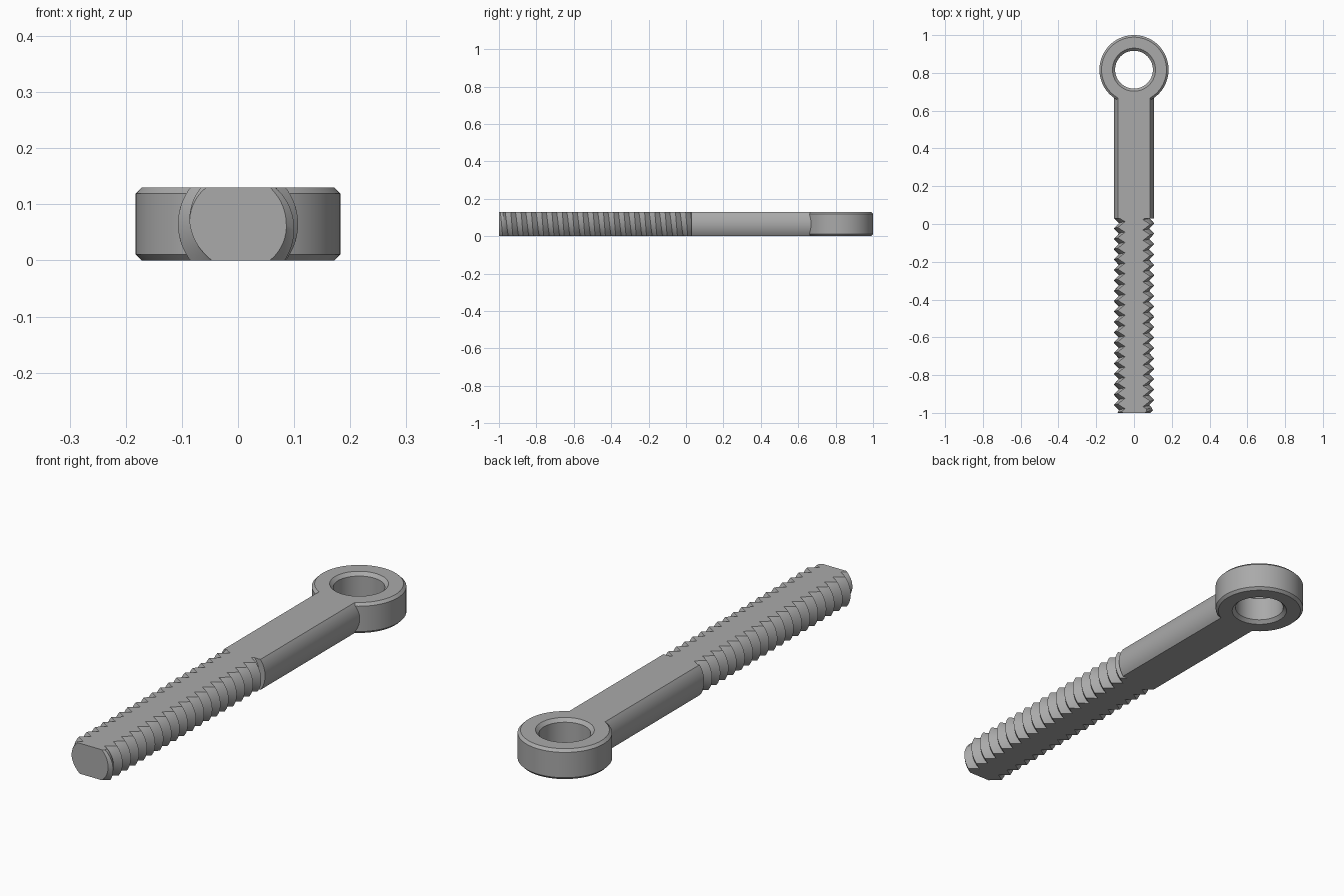
import bpy, bmesh, math
from mathutils import Matrix

cube = bpy.data.objects.get("Cube")
if cube:
    bpy.data.objects.remove(cube, do_unlink=True)

THICK = 0.13            # height between the two flats
MID = THICK / 2
MAJOR, MINOR = 0.107, 0.08
PITCH = 0.055
FRONT, SHOULDER = -1.0, 0.03
RING_R, HOLE_R = 0.183, 0.1
RING_Y = 1.0 - RING_R

steel = bpy.data.materials.new("grey steel")
steel.use_nodes = True
GREY = (0.4, 0.4, 0.4, 1)
steel.diffuse_color = GREY
steel.node_tree.nodes["Principled BSDF"].inputs["Base Color"].default_value = GREY


def finish(bm, name):
    bmesh.ops.recalc_face_normals(bm, faces=bm.faces)
    mesh = bpy.data.meshes.new(name)
    bm.to_mesh(mesh)
    bm.free()
    mesh.materials.append(steel)
    mesh.shade_smooth()
    mesh.set_sharp_from_angle(angle=math.radians(25))
    obj = bpy.data.objects.new(name, mesh)
    bpy.context.collection.objects.link(obj)


def slice_off(bm, point, outward):
    """Cut away everything beyond a plane and cap the opening."""
    geom = bm.verts[:] + bm.edges[:] + bm.faces[:]
    cut = bmesh.ops.bisect_plane(bm, geom=geom, dist=1e-6, plane_co=point,
                                 plane_no=outward, clear_outer=True)
    edges = [e for e in cut["geom_cut"] if isinstance(e, bmesh.types.BMEdge)]
    bmesh.ops.edgeloop_fill(bm, edges=[e for e in edges if e.is_boundary])


def flatten(bm):
    slice_off(bm, (0, 0, THICK), (0, 0, 1))
    slice_off(bm, (0, 0, 0), (0, 0, -1))


# Threaded rod: one helical strip of crests and roots, right handed
bm = bmesh.new()
SEG, ROWS = 64, 4
turns = int((SHOULDER - FRONT) / PITCH) + 6
grid = []
for k in range(turns * ROWS):
    depth = abs(k % ROWS - ROWS / 2) / (ROWS / 2)
    row = []
    for j in range(SEG):
        a = 2 * math.pi * j / SEG
        y = FRONT + PITCH * (k / ROWS + j / SEG - 2.5)
        r = MAJOR + (MINOR - MAJOR) * depth
        r = min(r, max(MINOR, 0.086 + (y - FRONT)))   # chamfered tip
        row.append(bm.verts.new((r * math.sin(a), y, MID + r * math.cos(a))))
    grid.append(row)
for k in range(len(grid) - ROWS - 1):
    for j in range(SEG):
        wrap = ROWS if j == SEG - 1 else 0
        n = (j + 1) % SEG
        bm.faces.new((grid[k][j], grid[k + 1][j],
                      grid[k + 1 + wrap][n], grid[k + wrap][n]))
loose = [v for v in bm.verts if not v.link_faces]
bmesh.ops.delete(bm, geom=loose, context='VERTS')
slice_off(bm, (0, FRONT, 0), (0, -1, 0))
slice_off(bm, (0, SHOULDER + 0.01, 0), (0, 1, 0))
flatten(bm)
finish(bm, "threaded_rod")

# Plain shank between thread and ring
bm = bmesh.new()
end = RING_Y - 0.137
place = (Matrix.Translation((0, (SHOULDER + end) / 2, MID))
         @ Matrix.Rotation(math.pi / 2, 4, 'X'))
bmesh.ops.create_cone(bm, cap_ends=True, segments=96, radius1=MAJOR,
                      radius2=MAJOR, depth=end - SHOULDER, matrix=place)
flatten(bm)
finish(bm, "shank")

# Eye ring: chamfered section spun around the hole
bm = bmesh.new()
C, H = 0.011, 0.014
section = [(RING_R - C, 0), (RING_R, C), (RING_R, THICK - C), (RING_R - C, THICK),
           (HOLE_R + H, THICK), (HOLE_R, THICK - H), (HOLE_R, H), (HOLE_R + H, 0)]
points = [bm.verts.new((r, RING_Y, z)) for r, z in section]
edges = [bm.edges.new((points[i - 1], points[i])) for i in range(len(points))]
bmesh.ops.spin(bm, geom=points + edges, cent=(0, RING_Y, 0), axis=(0, 0, 1),
               angle=2 * math.pi, steps=96, use_merge=True)
bmesh.ops.remove_doubles(bm, verts=bm.verts, dist=1e-5)
finish(bm, "eye_ring")
